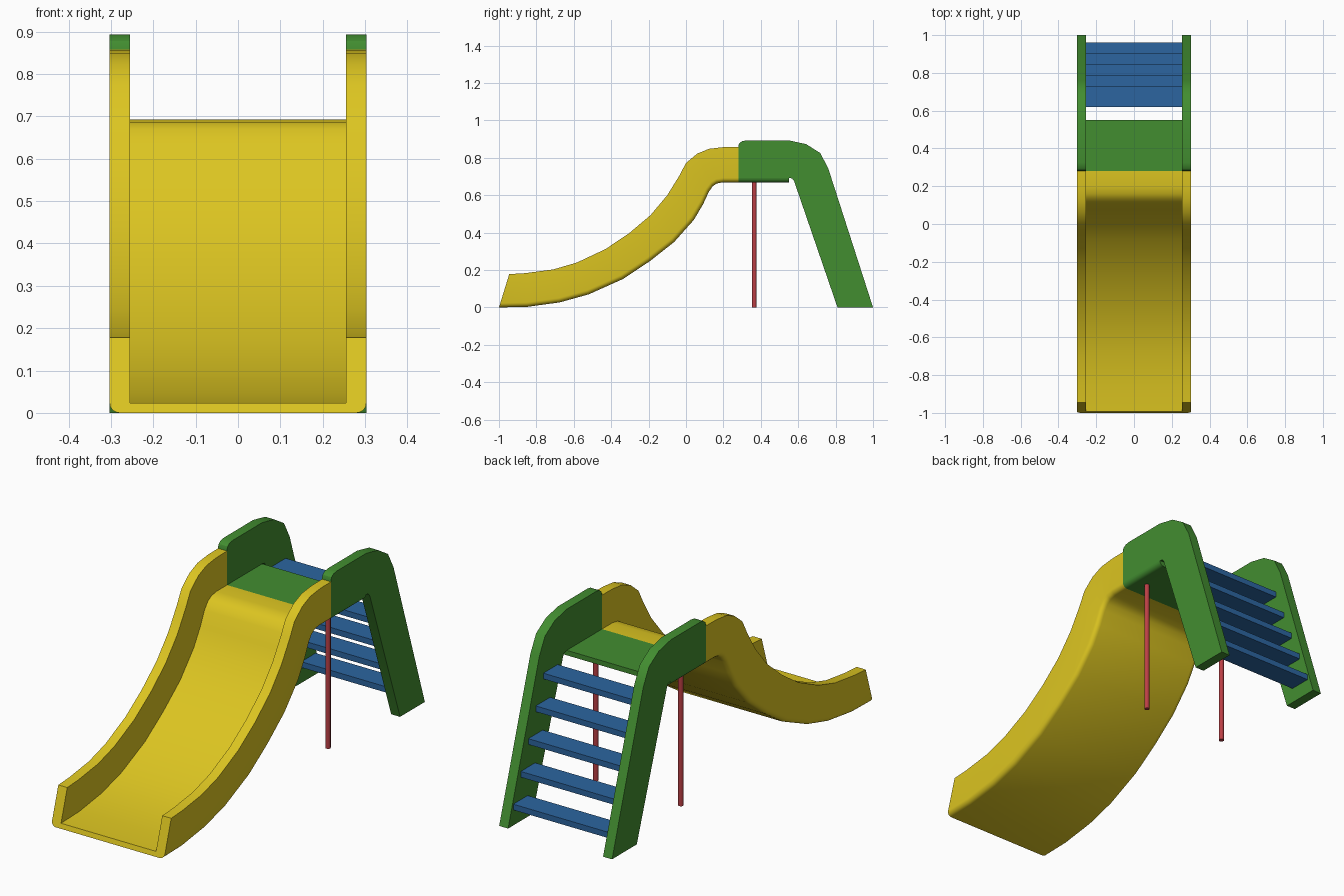
import bpy, bmesh, math
from mathutils import Vector

if "Cube" in bpy.data.objects:
    bpy.data.objects.remove(bpy.data.objects["Cube"])


def material(name, rgb):
    m = bpy.data.materials.new(name)
    m.diffuse_color = (*rgb, 1)
    m.use_nodes = True
    m.node_tree.nodes["Principled BSDF"].inputs["Base Color"].default_value = m.diffuse_color
    return m


YELLOW = material("yellow", (0.72, 0.56, 0.015))
GREEN = material("green", (0.055, 0.27, 0.03))
BLUE = material("blue", (0.025, 0.13, 0.35))
RED = material("red", (0.5, 0.05, 0.06))

OUT, INN, FLOOR, R = 0.303, 0.255, 0.024, 0.024


def finish(name, bm, mat):
    bmesh.ops.recalc_face_normals(bm, faces=bm.faces)
    me = bpy.data.meshes.new(name)
    bm.to_mesh(me)
    bm.free()
    ob = bpy.data.objects.new(name, me)
    bpy.context.collection.objects.link(ob)
    me.materials.append(mat)
    bpy.ops.object.select_all(action='DESELECT')
    ob.select_set(True)
    bpy.context.view_layer.objects.active = ob
    bpy.ops.object.shade_smooth_by_angle(angle=math.radians(32))
    return ob


def loft(name, rings, mat):
    bm = bmesh.new()
    vs = [[bm.verts.new(p) for p in ring] for ring in rings]
    n = len(vs[0])
    for a, b in zip(vs, vs[1:]):
        for i in range(n):
            j = (i + 1) % n
            bm.faces.new((a[i], a[j], b[j], b[i]))
    bm.faces.new(vs[0])
    bm.faces.new(vs[-1])
    return finish(name, bm, mat)


def box(name, lo, hi, mat):
    ring = [(lo[1], lo[2]), (hi[1], lo[2]), (hi[1], hi[2]), (lo[1], hi[2])]
    return loft(name, [[(x, y, z) for y, z in ring] for x in (lo[0], hi[0])], mat)


# rounded lower right corner shared by chute and platform
corner = [(OUT - R + R * math.sin(a), R - R * math.cos(a))
          for a in [math.pi / 2 * i / 5 for i in range(6)]]


def mirrored(half):
    return half + [(-x, h) for x, h in reversed(half)]


# chute: U section swept along (bottom y, z, rail top y, z) stations
stations = [
    (-1.0, 0.0, -0.945, 0.178), (-0.85, 0.003, -0.86, 0.183),
    (-0.675, 0.027, -0.71, 0.203), (-0.52, 0.070, -0.583, 0.240),
    (-0.337, 0.152, -0.43, 0.312), (-0.195, 0.246, -0.305, 0.396),
    (-0.063, 0.350, -0.19, 0.493), (0.042, 0.468, -0.10, 0.600),
    (0.092, 0.553, -0.037, 0.702), (0.122, 0.618, 0.0, 0.772),
    (0.143, 0.648, 0.06, 0.822), (0.165, 0.663, 0.123, 0.848),
    (0.20, 0.669, 0.20, 0.857), (0.28, 0.669, 0.28, 0.858)]
rings = []
for by, bz, ty, tz in stations:
    base, rail = Vector((0, by, bz)), Vector((0, ty, tz))
    up = rail - base
    length = up.length
    up.normalize()
    section = mirrored(corner + [(OUT, length), (INN, length), (INN, FLOOR)])
    rings.append([base + up * h + Vector((x, 0, 0)) for x, h in section])
loft("slide_chute", rings, YELLOW)

# platform with rounded lower edges
rings = [[(x, y, 0.669 + h) for x, h in mirrored(corner)] for y in (0.28, 0.55)]
loft("platform", rings, GREEN)

# side panels: handrail and ladder leg in one outline
outline = [(0.28, 0.693), (0.28, 0.865), (0.285, 0.878), (0.30, 0.889), (0.325, 0.893),
           (0.55, 0.893), (0.642, 0.873), (0.717, 0.826), (0.76, 0.745), (1.0, 0.0),
           (0.81, 0.0), (0.578, 0.675), (0.568, 0.689), (0.55, 0.693)]
for side, s in (("right", 1), ("left", -1)):
    loft(side + "_side_panel", [[(s * x, y, z) for y, z in outline] for x in (INN, OUT)], GREEN)

    # support posts
    post = [(s * 0.228 + 0.012 * math.cos(a), 0.365 + 0.012 * math.sin(a))
            for a in [math.tau * i / 16 for i in range(16)]]
    loft(side + "_post", [[(x, y, z) for x, y in post] for z in (0, 0.675)], RED)

# ladder treads
for i in range(5):
    y, z = 0.96 - 0.0575 * i, 0.075 + 0.137 * i
    box(f"ladder_tread_{i + 1}", (-INN, y - 0.11, z), (INN, y, z + 0.028), BLUE)
